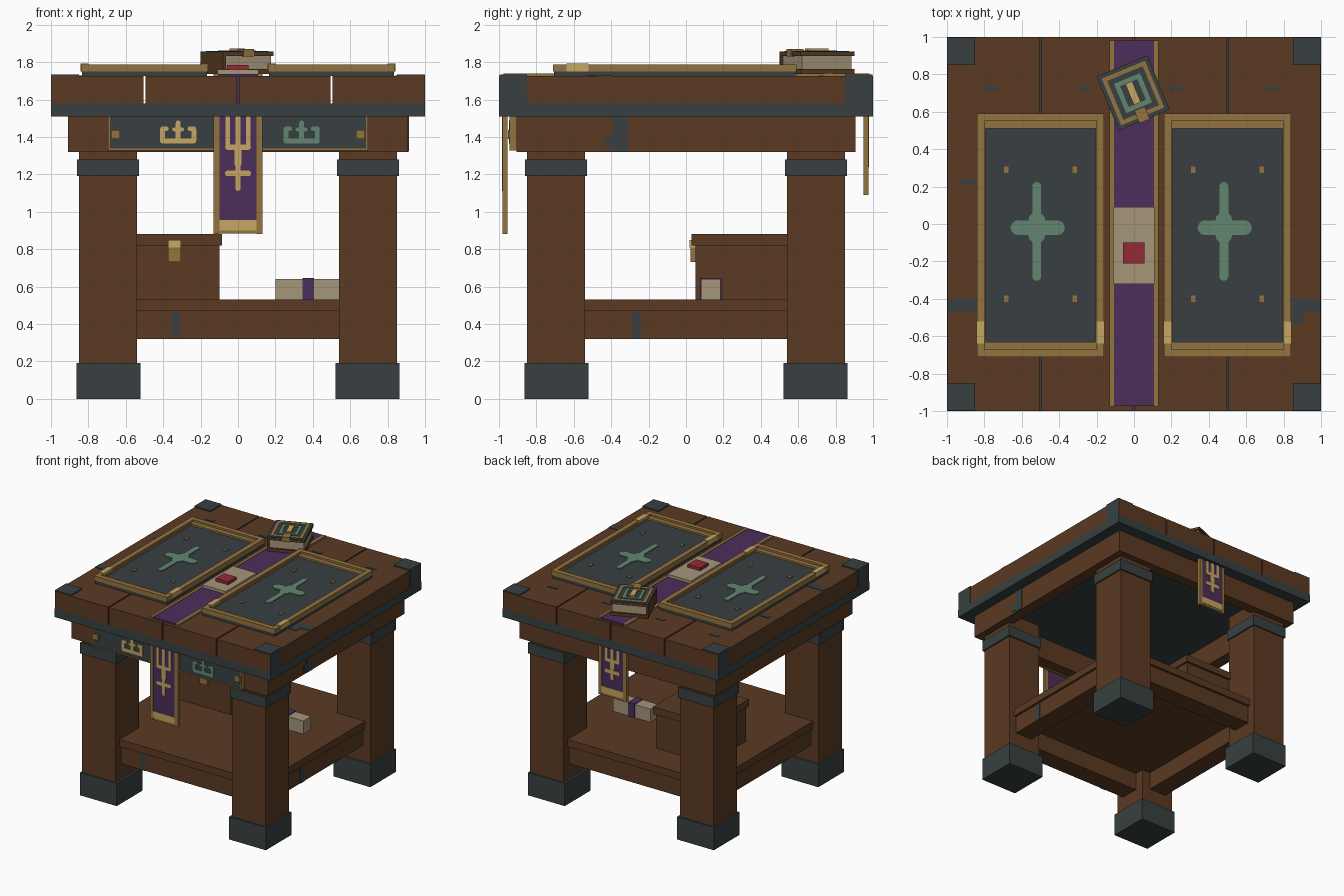
import bpy, bmesh, math
from mathutils import Matrix, Vector


def material(name, r, g, b):
    m = bpy.data.materials.new(name)
    lin = [(c / 255 / 12.92) if c < 10 else ((c / 255 + 0.055) / 1.055) ** 2.4 for c in (r, g, b)]
    m.diffuse_color = (*lin, 1)
    return m


WOOD = material("brown wood", 91, 58, 34)
SLATE = material("dark slate", 56, 64, 65)
PURPLE = material("purple cloth", 76, 46, 92)
GOLD = material("old gold", 148, 116, 64)
BRIGHT = material("bright gold", 198, 166, 98)
PAPER = material("parchment", 166, 150, 122)
RED = material("red wax", 150, 42, 54)
GREEN = material("verdigris", 98, 134, 112)


def finish(name, mat, bm, matrix=None):
    bmesh.ops.recalc_face_normals(bm, faces=bm.faces)
    mesh = bpy.data.meshes.new(name)
    bm.to_mesh(mesh)
    bm.free()
    mesh.materials.append(mat)
    ob = bpy.data.objects.new(name, mesh)
    if matrix:
        ob.matrix_world = matrix
    bpy.context.collection.objects.link(ob)
    return ob


def boxes(name, mat, items, matrix=None):
    """One object from boxes given as (x0, x1, y0, y1, z0, z1)."""
    bm = bmesh.new()
    for x0, x1, y0, y1, z0, z1 in items:
        c = Vector(((x0 + x1) / 2, (y0 + y1) / 2, (z0 + z1) / 2))
        s = Matrix.Diagonal((x1 - x0, y1 - y0, z1 - z0, 1))
        bmesh.ops.create_cube(bm, size=1, matrix=Matrix.Translation(c) @ s)
    return finish(name, mat, bm, matrix)


def strokes(name, mat, lines, depth, matrix):
    """Flat emblem made of round-ended strokes (ax, ay, bx, by, radius)."""
    bm = bmesh.new()
    for ax, ay, bx, by, r in lines:
        ang = math.atan2(by - ay, bx - ax)
        pts = []
        for cx, cy, start in ((bx, by, ang - math.pi / 2), (ax, ay, ang + math.pi / 2)):
            for i in range(7):
                t = start + math.pi * i / 6
                pts.append(bm.verts.new((cx + r * math.cos(t), cy + r * math.sin(t), 0)))
        face = bm.faces.new(pts)
        ext = bmesh.ops.extrude_face_region(bm, geom=[face])
        bmesh.ops.translate(bm, vec=(0, 0, depth),
                            verts=[v for v in ext["geom"] if isinstance(v, bmesh.types.BMVert)])
    return finish(name, mat, bm, matrix)


def ring(x0, x1, y0, y1, wx, wy, z0, z1):
    """Four boxes forming a rectangular frame."""
    return [(x0, x0 + wx, y0, y1, z0, z1), (x1 - wx, x1, y0, y1, z0, z1),
            (x0 + wx, x1 - wx, y0, y0 + wy, z0, z1), (x0 + wx, x1 - wx, y1 - wy, y1, z0, z1)]


def corners(c, h, z0, z1):
    return [(sx * c - h, sx * c + h, sy * c - h, sy * c + h, z0, z1)
            for sx in (-1, 1) for sy in (-1, 1)]


FRONT = Matrix.Rotation(math.pi / 2, 4, 'X')
BACK = Matrix.Rotation(math.pi, 4, 'Z') @ FRONT

# Legs with slate feet and collars
boxes("legs", WOOD, corners(0.695, 0.155, 0.02, 1.4))
boxes("feet", SLATE, corners(0.692, 0.171, 0, 0.19))
boxes("collars", SLATE, corners(0.695, 0.167, 1.19, 1.28))

# Lower rails and shelf
boxes("lower_rails", WOOD, ring(-0.78, 0.78, -0.78, 0.78, 0.16, 0.16, 0.32, 0.47))
boxes("shelf", WOOD, [(-0.8, 0.8, -0.8, 0.8, 0.47, 0.53)])
boxes("rail_patches", SLATE, [(-0.355, -0.31, -0.785, -0.77, 0.32, 0.465),
                              (0.77, 0.785, -0.29, -0.24, 0.32, 0.465)])

# Apron under the top
boxes("apron", WOOD, ring(-0.91, 0.91, -0.905, 0.905, 0.1, 0.09, 1.32, 1.52))
boxes("apron_patches", SLATE, [(0.905, 0.915, -0.39, -0.31, 1.322, 1.51),
                               (0.905, 0.915, -0.43, -0.39, 1.34, 1.40)])

# Table top: slate bed, planks and corner caps
boxes("top_bed", SLATE, [(-1, 1, -1, 1, 1.51, 1.58)])
boxes("top_planks", WOOD, [(a, b, -1, 1, 1.58, 1.725) for a, b in
      ((-0.998, -0.505), (-0.495, -0.005), (0.005, 0.495), (0.505, 0.998))])
boxes("corner_caps", SLATE, [(min(a, b), max(a, b), min(c, d), max(c, d), 1.512, 1.735)
      for a, b in ((-1, -0.85), (0.85, 1)) for c, d in ((-0.998, -0.85), (0.85, 0.998))])
boxes("top_patches", SLATE, [(x, x + 0.08, 0.71, 0.735, 1.72, 1.729) for x in (-0.81, -0.31, 0.19, 0.69)]
      + [(-0.93, -0.85, 0.21, 0.24, 1.72, 1.729), (-0.998, -0.83, -0.47, -0.4, 1.72, 1.729),
         (0.84, 0.998, -0.47, -0.4, 1.72, 1.729), (0.84, 0.91, -0.53, -0.47, 1.72, 1.729)])

# Pair of framed panels on the top
for side, cx in (("left", -0.5), ("right", 0.5)):
    x0, x1, y0, y1 = cx - 0.34, cx + 0.34, -0.71, 0.59
    boxes(side + "_panel", SLATE, [(x0 + 0.005, x1 - 0.005, y0 + 0.005, y1 - 0.005, 1.725, 1.757)])
    boxes(side + "_panel_frame", GOLD, ring(x0, x1, y0, y1, 0.04, 0.04, 1.75, 1.788)
          + ring(x0 + 0.03, x1 - 0.03, y0 + 0.03, y1 - 0.03, 0.015, 0.05, 1.75, 1.772))
    boxes(side + "_panel_corners", BRIGHT, [(a, a + 0.044, y0 + 0.07, y0 + 0.19, 1.75, 1.792)
          for a in (x0 - 0.002, x1 - 0.042)])
    ex = cx - 0.02
    strokes(side + "_panel_cross", GREEN, [(ex, -0.28, ex, 0.2, 0.024), (ex - 0.1, -0.02, ex + 0.11, -0.02, 0.04),
            (ex, -0.06, ex, 0.02, 0.045)], 0.008, Matrix.Translation((0, 0, 1.756)))
    boxes(side + "_panel_studs", GOLD, [(ex + s - 0.012, ex + s + 0.012, y - 0.018, y + 0.018, 1.75, 1.764)
          for s in (-0.162, 0.202) for y in (0.29, -0.4)])

# Cloth runner across the top with seal pad
boxes("runner", PURPLE, [(-0.11, 0.11, -0.97, 0.98, 1.72, 1.737)])
boxes("runner_edges", GOLD, [(s - 0.012, s + 0.012, -0.975, 0.98, 1.72, 1.74) for s in (-0.118, 0.118)])
boxes("parchment_sheet", PAPER, [(-0.11, 0.11, -0.32, 0.09, 1.73, 1.76)])
boxes("wax_seal", RED, [(-0.06, 0.055, -0.21, -0.1, 1.755, 1.785)])


# Hanging banners with a trident emblem
def banner(name, rot, bottom, y):
    off = rot @ Matrix.Translation((0, 0, y))
    boxes(name, PURPLE, [(-0.12, 0.12, bottom + 0.01, 1.72, -0.01, 0.01)], off)
    boxes(name + "_edges", GOLD, [(s - 0.015, s + 0.015, bottom, 1.53, -0.013, 0.013) for s in (-0.115, 0.115)]
          + [(-0.1, 0.1, bottom + 0.003, bottom + 0.02, -0.011, 0.011)], off)
    boxes(name + "_band", BRIGHT, [(-0.1, 0.1, bottom + 0.02, bottom + 0.075, -0.014, 0.014)], off)
    k = (1.51 - bottom) / 0.63
    z = lambda v: 1.51 - (1.51 - v) * k
    strokes(name + "_emblem", BRIGHT, [(0, z(1.125), 0, 1.5, 0.014), (-0.055, z(1.205), 0.055, z(1.205), 0.015),
            (-0.055, z(1.345), 0.055, z(1.345), 0.014), (-0.055, z(1.345), -0.055, 1.5, 0.012),
            (0.055, z(1.345), 0.055, 1.5, 0.012), (0, z(1.26), 0, z(1.34), 0.02)],
            0.008, off @ Matrix.Translation((0, 0, 0.009)))


banner("front_banner", FRONT, 0.88, 0.968)
banner("back_banner", BACK, 1.09, 0.962)

# Front plaque with two crown emblems
boxes("plaque", SLATE, [(-0.685, 0.685, -0.94, -0.9, 1.335, 1.51)])
boxes("plaque_trim", GOLD, [(-0.695, 0.695, -0.945, -0.9, 1.328, 1.338), (-0.695, -0.685, -0.945, -0.9, 1.338, 1.51),
      (0.685, 0.695, -0.945, -0.9, 1.338, 1.51)]
      + [(s - 0.025, s + 0.025, -0.952, -0.93, 1.39, 1.437) for s in (-0.655, 0.655)])
for name, mat, x in (("left_crown", BRIGHT, -0.32), ("right_crown", GREEN, 0.34)):
    strokes(name, mat, [(x - 0.08, 1.378, x + 0.08, 1.378, 0.014), (x - 0.084, 1.378, x - 0.084, 1.44, 0.013),
            (x + 0.084, 1.378, x + 0.084, 1.44, 0.013), (x, 1.378, x, 1.475, 0.013),
            (x - 0.022, 1.44, x + 0.022, 1.44, 0.01), (x - 0.084, 1.444, x - 0.062, 1.444, 0.012),
            (x + 0.084, 1.444, x + 0.062, 1.444, 0.012)], 0.008, FRONT @ Matrix.Translation((0, 0, 0.939)))

# Chest on the shelf
boxes("chest", WOOD, [(-0.59, -0.1, 0.05, 0.54, 0.52, 0.82)])
boxes("chest_lid", WOOD, [(-0.605, -0.085, 0.03, 0.56, 0.82, 0.88)])
boxes("chest_latch", GOLD, [(-0.375, -0.305, 0.025, 0.06, 0.73, 0.81)])
boxes("chest_latch_cap", BRIGHT, [(-0.375, -0.305, 0.02, 0.06, 0.81, 0.85)])

# Wrapped paper bundle on the shelf
boxes("paper_bundle", PAPER, [(0.2, 0.55, 0.08, 0.185, 0.53, 0.64)])
boxes("bundle_ribbon", PURPLE, [(0.345, 0.405, 0.075, 0.19, 0.53, 0.646)])

# Closed book lying at an angle
B = Matrix.Translation((-0.005, 0.7, 0)) @ Matrix.Rotation(math.radians(22.5), 4, 'Z')
boxes("book_covers", WOOD, [(-0.147, 0.147, -0.157, 0.157, 1.737, 1.762),
                            (-0.147, 0.147, -0.157, 0.157, 1.832, 1.85)], B)
boxes("book_pages", PAPER, [(-0.132, 0.137, -0.142, 0.142, 1.76, 1.834)], B)
boxes("book_spine", WOOD, [(-0.147, -0.13, -0.157, 0.157, 1.76, 1.834)], B)
boxes("book_face", SLATE, [(-0.146, 0.146, -0.156, 0.156, 1.848, 1.856)], B)
boxes("book_border", GOLD, ring(-0.125, 0.125, -0.135, 0.135, 0.022, 0.022, 1.85, 1.86), B)
boxes("book_ring", GREEN, ring(-0.075, 0.075, -0.085, 0.085, 0.025, 0.025, 1.85, 1.862), B)
boxes("book_gem", BRIGHT, [(-0.02, 0.02, -0.06, 0.06, 1.85, 1.872)], B)
boxes("book_clasp", GOLD, [(-0.03, 0.03, -0.163, -0.09, 1.83, 1.87)], B)
